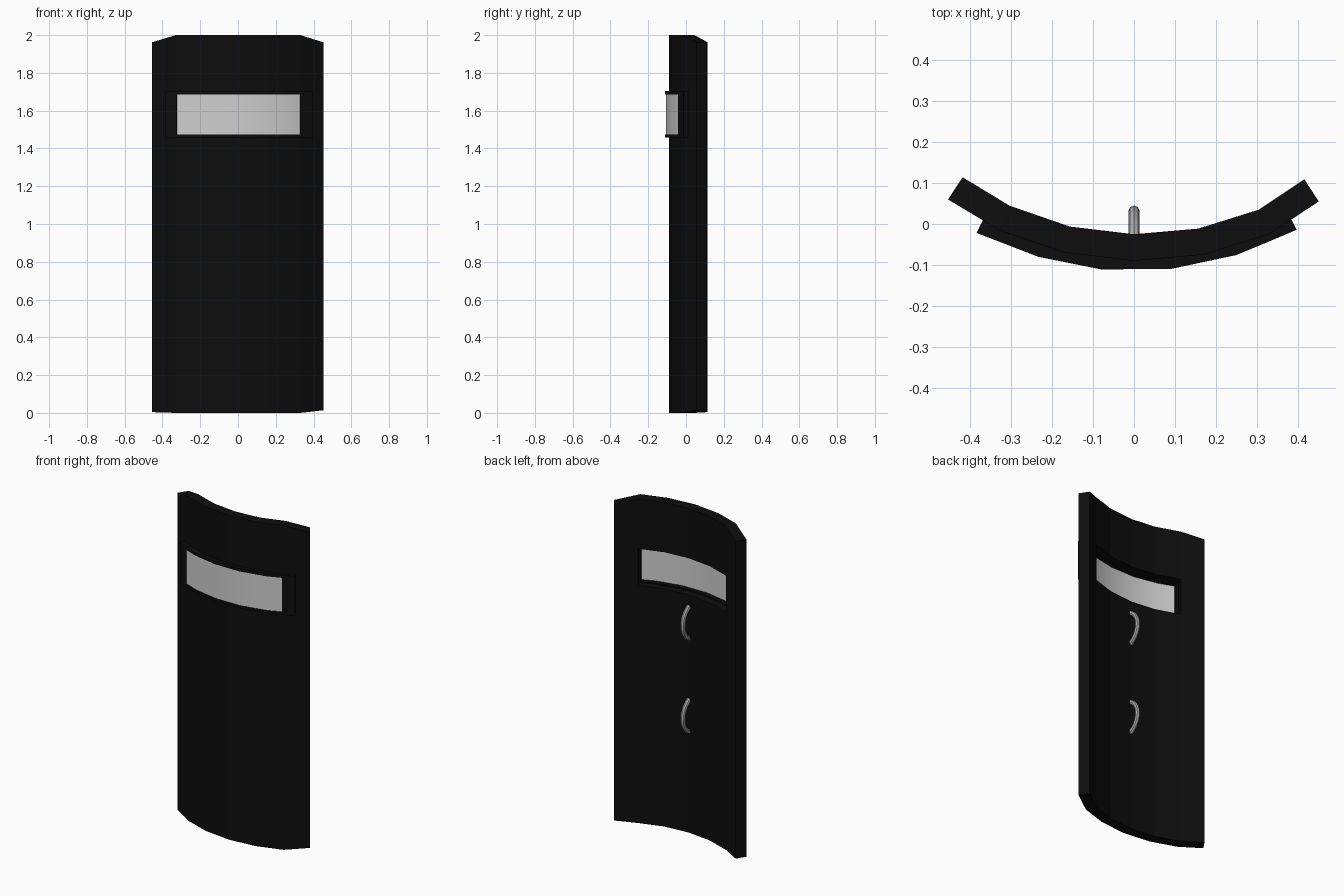
import bpy, bmesh, math
from mathutils import Vector

cube = bpy.data.objects.get("Cube")
if cube:
    bpy.data.objects.remove(cube, do_unlink=True)


def material(name, value, rough=0.6):
    mat = bpy.data.materials.new(name)
    mat.use_nodes = True
    color = (value, value, value, 1)
    mat.diffuse_color = color
    bsdf = mat.node_tree.nodes["Principled BSDF"]
    bsdf.inputs["Base Color"].default_value = color
    bsdf.inputs["Roughness"].default_value = rough
    return mat


black = material("matte black", 0.004)
pane_grey = material("pale grey pane", 0.62)
steel = material("handle grey", 0.4)

BEND_CENTRE = Vector((0, 0.75))


def inward(point, distance):
    """Move a plan point towards the centre of the bend."""
    p = Vector(point)
    return p + (BEND_CENTRE - p).normalized() * distance


def curved_slab(name, front, thickness, levels, mat, hole=(), trim=None):
    """Bent panel made of column and row cells; cells in hole are left open."""
    bm = bmesh.new()
    plan = (front, [inward(p, thickness) for p in front])
    cols, rows = len(front) - 1, len(levels) - 1
    verts = {}
    for side in (0, 1):
        for i in range(cols + 1):
            for j in range(rows + 1):
                x, y = plan[side][i]
                z = levels[j] + (trim(i, j) if trim else 0)
                verts[side, i, j] = bm.verts.new((x, y, z))
    cells = {(i, j) for i in range(cols) for j in range(rows)} - set(hole)
    for i, j in cells:
        corners = [(i, j), (i + 1, j), (i + 1, j + 1), (i, j + 1)]
        beside = [(i, j - 1), (i + 1, j), (i, j + 1), (i - 1, j)]
        bm.faces.new([verts[0, a, b] for a, b in corners])
        bm.faces.new([verts[1, a, b] for a, b in reversed(corners)])
        for k, cell in enumerate(beside):
            if cell not in cells:
                p, q = corners[k], corners[(k + 1) % 4]
                bm.faces.new([verts[0, *q], verts[0, *p], verts[1, *p], verts[1, *q]])
    bmesh.ops.recalc_face_normals(bm, faces=bm.faces)
    mesh = bpy.data.meshes.new(name)
    bm.to_mesh(mesh)
    bm.free()
    mesh.materials.append(mat)
    obj = bpy.data.objects.new(name, mesh)
    bpy.context.collection.objects.link(obj)
    return obj


def smooth(obj):
    bpy.ops.object.select_all(action='DESELECT')
    obj.select_set(True)
    bpy.context.view_layer.objects.active = obj
    bpy.ops.object.shade_smooth_by_angle(angle=math.radians(40))


# Shield body: bent panel with a slot, outer corners clipped
body_front = [(-0.455, 0.06), (-0.33, -0.015), (-0.17, -0.07), (0, -0.09),
              (0.17, -0.075), (0.33, -0.025), (0.452, 0.055)]


def clip_corners(i, j):
    if i not in (0, 6):
        return 0
    return {0: 0.004 if i == 0 else 0.014, 3: -0.038}.get(j, 0)


curved_slab("shield_body", body_front, 0.065, [0, 1.467, 1.693, 2], black,
            hole=[(i, 1) for i in range(1, 5)], trim=clip_corners)

# Window frame standing proud of the front
frame_front = [(-0.385, -0.022), (-0.325, -0.045), (-0.235, -0.08), (-0.08, -0.111),
               (0.09, -0.11), (0.25, -0.076), (0.33, -0.043), (0.398, -0.014)]
curved_slab("window_frame", frame_front, 0.045, [1.457, 1.474, 1.686, 1.703], black,
            hole=[(i, 1) for i in range(1, 6)])

# Viewing pane set just behind the frame front
pane_front = [inward(p, 0.005) for p in frame_front[1:-1]]
smooth(curved_slab("window_pane", pane_front, 0.012, [1.472, 1.688], pane_grey))


# Grip handles: round bars bowed out of the back
def handle(name, z, radius=0.11, steps=12):
    curve = bpy.data.curves.new(name, 'CURVE')
    curve.dimensions = '3D'
    curve.bevel_depth = 0.014
    curve.bevel_resolution = 2
    curve.use_fill_caps = True
    spline = curve.splines.new('POLY')
    spline.points.add(steps)
    for k, point in enumerate(spline.points):
        a = math.radians(-70 + 140 * k / steps)
        point.co = (0, -0.079 + radius * math.cos(a), z + radius * math.sin(a), 1)
    curve.materials.append(steel)
    obj = bpy.data.objects.new(name, curve)
    bpy.context.collection.objects.link(obj)
    bpy.ops.object.select_all(action='DESELECT')
    obj.select_set(True)
    bpy.context.view_layer.objects.active = obj
    bpy.ops.object.convert(target='MESH')
    smooth(bpy.context.object)


handle("upper_handle", 1.295)
handle("lower_handle", 0.72)
